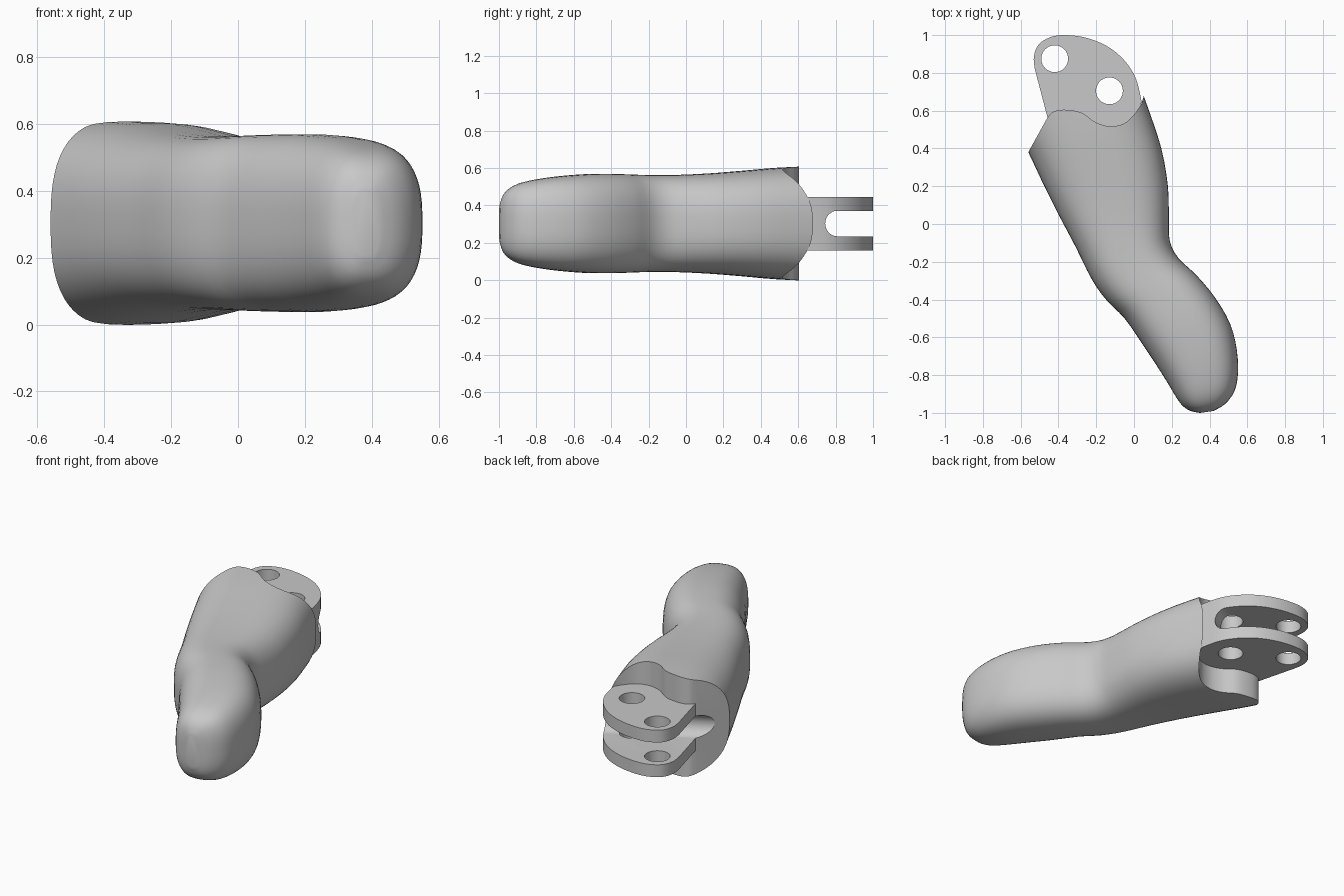
import bpy, bmesh, math
from mathutils import Matrix, Vector

if "Cube" in bpy.data.objects:
    bpy.data.objects.remove(bpy.data.objects["Cube"], do_unlink=True)

MID = 0.303  # height of the symmetry plane

grey = bpy.data.materials.new("plain_grey")
grey.use_nodes = True
grey.diffuse_color = (0.58, 0.58, 0.58, 1)
grey.node_tree.nodes["Principled BSDF"].inputs["Base Color"].default_value = grey.diffuse_color


def smooth(points, steps):
    """Pass a flowing curve through points of any dimension."""
    out = []
    last = len(points) - 1
    for i in range(last):
        quad = [points[min(max(i + k, 0), last)] for k in (-1, 0, 1, 2)]
        for s in range(steps):
            t = s / steps
            out.append(tuple(
                0.5 * (2 * b + (c - a) * t + (2 * a - 5 * b + 4 * c - d) * t * t
                       + (3 * b - a - 3 * c + d) * t ** 3)
                for a, b, c, d in zip(*quad)))
    return out + [points[-1]]


def loft(name, rings):
    """Skin a list of closed rings and cap both ends."""
    bm = bmesh.new()
    loops = [[bm.verts.new(p) for p in ring] for ring in rings]
    n = len(loops[0])
    for a, b in zip(loops, loops[1:]):
        for i in range(n):
            j = (i + 1) % n
            bm.faces.new((a[i], a[j], b[j], b[i]))
    bm.faces.new(loops[0])
    bm.faces.new(loops[-1])
    bmesh.ops.recalc_face_normals(bm, faces=bm.faces)
    mesh = bpy.data.meshes.new(name)
    bm.to_mesh(mesh)
    bm.free()
    mesh.materials.append(grey)
    obj = bpy.data.objects.new(name, mesh)
    bpy.context.collection.objects.link(obj)
    return obj


def prism(name, outline, low, high, matrix=Matrix()):
    return loft(name, [[matrix @ Vector((x, y, z)) for x, y in outline] for z in (low, high)])


def combine(target, tool, operation):
    mod = target.modifiers.new(operation.lower(), 'BOOLEAN')
    mod.operation = operation
    mod.solver = 'EXACT'
    mod.object = tool
    bpy.context.view_layer.objects.active = target
    bpy.ops.object.modifier_apply(modifier=mod.name)
    bpy.data.objects.remove(tool, do_unlink=True)


def section(xl, yl, xr, yr, h, count=56, power=2.7):
    """Rounded upright section between a left and a right edge point."""
    ring = []
    for i in range(count):
        a = math.tau * (i + 0.5) / count
        c, s = (math.copysign(abs(f(a)) ** (2 / power), f(a)) for f in (math.cos, math.sin))
        ring.append(((xl + xr) / 2 + c * (xr - xl) / 2,
                     (yl + yr) / 2 + c * (yr - yl) / 2, MID + s * h))
    return ring


# Bent body: left edge, right edge and half height, from back to tip
stations = [
    (-.66, .58, .00, .82, .308),
    (-.56, .38, .08, .60, .298),
    (-.48, .21, .145, .40, .282),
    (-.40, .05, .18, .20, .268),
    (-.31, -.12, .185, .02, .26),
    (-.22, -.30, .19, -.09, .259),
    (-.14, -.41, .235, -.18, .262),
    (-.05, -.50, .33, -.27, .265),
    (.04, -.63, .43, -.39, .265),
    (.12, -.75, .51, -.53, .256),
    (.18, -.845, .545, -.67, .242),
    (.225, -.92, .55, -.80, .222),
    (.26, -.965, .53, -.89, .195),
    (.30, -.99, .48, -.955, .155),
    (.35, -1.0, .42, -.99, .10),
]
body = loft("finger_body", [section(*s) for s in smooth(stations, 3)])

# Wavy back wall trims the body
wave = smooth([(-.46, .56), (-.43, .593), (-.37, .605), (-.28, .59), (-.2, .537),
               (-.12, .517), (-.04, .54), (.03, .62), (.055, .69)], 5)
combine(body, prism("trim_envelope", wave + [(.1, .9), (.9, .9), (.9, -1.2), (-1, -1.2), (-1, -.412)],
                    -.2, .8), 'INTERSECT')

# Hinge tongue
lug = smooth([(-.525, .82), (-.53, .885), (-.505, .95), (-.44, .99), (-.36, 1.0),
              (-.25, .985), (-.14, .94), (-.05, .865), (.01, .77), (.04, .65)], 5)
combine(body, prism("hinge_tongue", lug + [(0, .45), (-.4, .45), (-.457, .56)],
                    MID - .143, MID + .143), 'UNION')

# Round-ended slot splits the tongue into two plates
angle = math.radians(28)
axis = Vector((-math.sin(angle), math.cos(angle), 0))
up = Vector((0, 0, 1))
frame = Matrix((axis, up, axis.cross(up))).transposed().to_4x4()
frame.translation = (.02, .745, MID)
r = .068
arc = [(r - r * math.sin(math.pi * i / 16), r * math.cos(math.pi * i / 16)) for i in range(17)]
combine(body, prism("slot", arc + [(.9, -r), (.9, r)], -1, 1, frame), 'DIFFERENCE')

# Pin holes
for x, y in ((-.42, .875), (-.13, .705)):
    circle = [(x + .071 * math.cos(math.tau * i / 40), y + .071 * math.sin(math.tau * i / 40))
              for i in range(40)]
    combine(body, prism("pin_hole", circle, -.1, .7), 'DIFFERENCE')

bpy.ops.object.select_all(action='DESELECT')
body.select_set(True)
bpy.context.view_layer.objects.active = body
bpy.ops.object.shade_smooth_by_angle(angle=math.radians(32))
